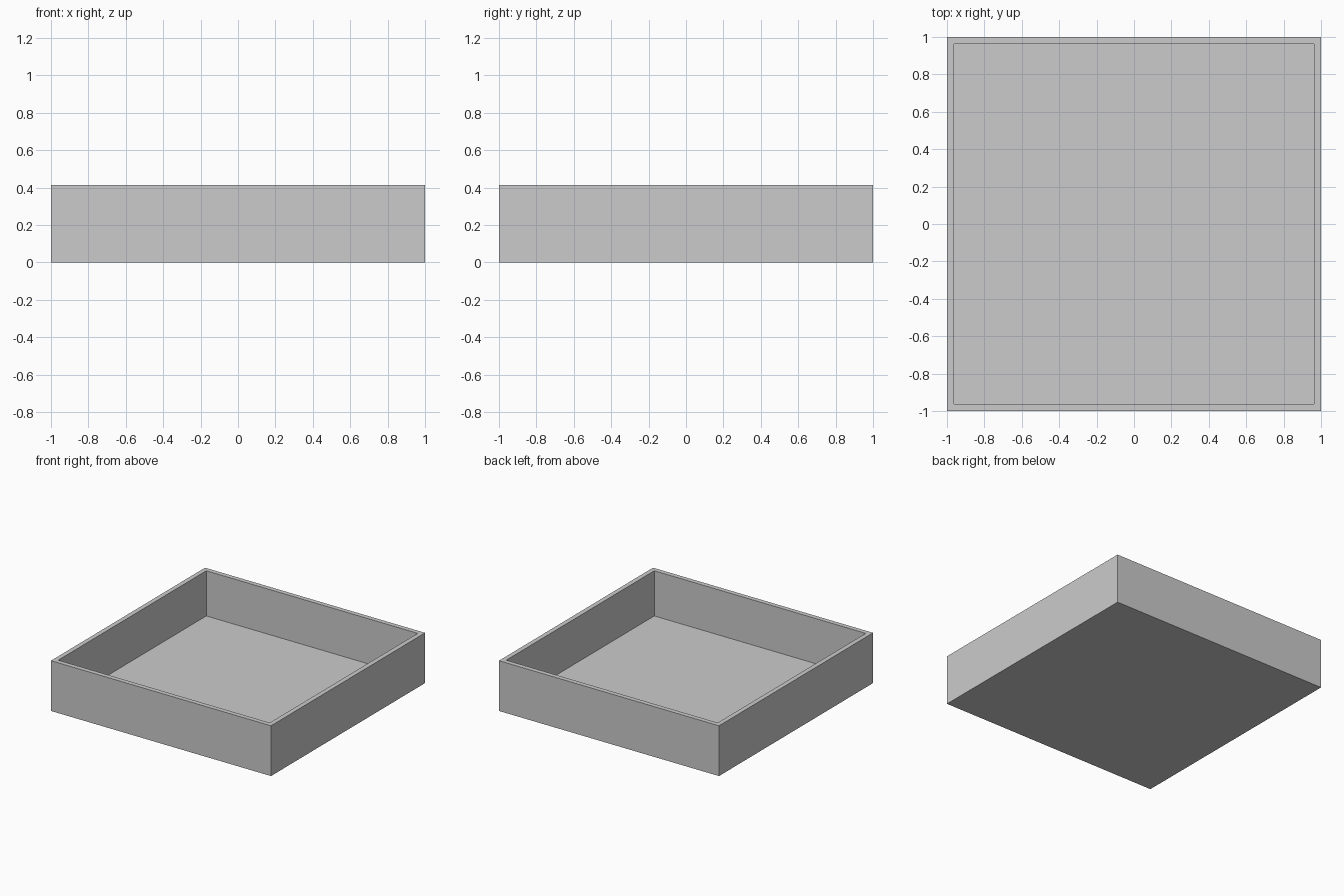
import bpy, bmesh

if "Cube" in bpy.data.objects:
    bpy.data.objects.remove(bpy.data.objects["Cube"])

SIZE, HEIGHT = 2.0, 0.413   # outer footprint and wall height
WALL, FLOOR = 0.055, 0.042  # wall and floor thickness

bm = bmesh.new()

# solid outer block standing on z = 0
bmesh.ops.create_cube(bm, size=1.0)
bmesh.ops.translate(bm, verts=bm.verts, vec=(0, 0, 0.5))
bmesh.ops.scale(bm, verts=bm.verts, vec=(SIZE, SIZE, HEIGHT))

# rim: inset the top face
bm.normal_update()
top = max(bm.faces, key=lambda f: f.calc_center_median().z)
bmesh.ops.inset_region(bm, faces=[top], thickness=WALL)

# cavity: push the inset face down to the floor
cavity = bmesh.ops.extrude_discrete_faces(bm, faces=[top])["faces"][0]
# join the detached floor to the rim with inner walls
bmesh.ops.translate(bm, verts=cavity.verts, vec=(0, 0, FLOOR - HEIGHT))
bmesh.ops.recalc_face_normals(bm, faces=bm.faces)

mesh = bpy.data.meshes.new("tray")
bm.to_mesh(mesh)
bm.free()
tray = bpy.data.objects.new("tray", mesh)
bpy.context.collection.objects.link(tray)
